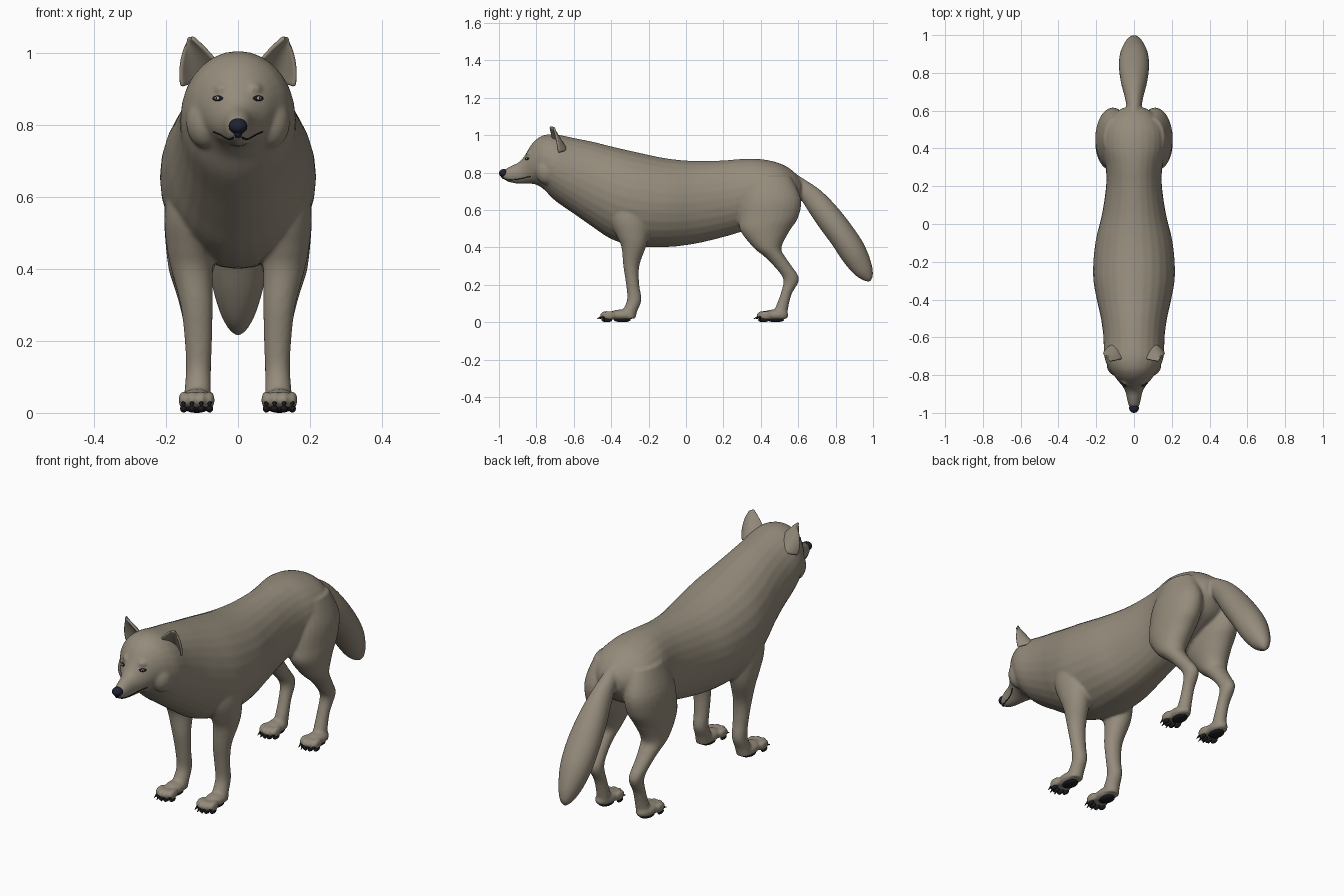
import bpy
import bmesh
import math
from mathutils import Matrix, Vector

default_cube = bpy.data.objects.get("Cube")
if default_cube:
    bpy.data.objects.remove(default_cube, do_unlink=True)

SIDES = (-1, 1)


def make_material(name, colour):
    material = bpy.data.materials.new(name)
    material.use_nodes = True
    material.diffuse_color = (*colour, 1)
    shader = material.node_tree.nodes["Principled BSDF"]
    shader.inputs["Base Color"].default_value = (*colour, 1)
    shader.inputs["Roughness"].default_value = 0.8
    return material


fur = make_material("grey brown fur", (0.30, 0.26, 0.20))
black = make_material("near black", (0.012, 0.012, 0.016))
nose_colour = make_material("dark blue nose", (0.014, 0.016, 0.032))
eye_colour = make_material("pale eye", (0.42, 0.37, 0.28))


def make_object(name, bm, material):
    bmesh.ops.recalc_face_normals(bm, faces=bm.faces[:])
    for face in bm.faces:
        face.smooth = True
    mesh = bpy.data.meshes.new(name)
    bm.to_mesh(mesh)
    bm.free()
    mesh.materials.append(material)
    obj = bpy.data.objects.new(name, mesh)
    bpy.context.collection.objects.link(obj)
    return obj


def spline(rows, steps=4):
    """Catmull-Rom interpolation through rows of numbers."""
    rows = [Vector(row) for row in rows]
    result = []
    for i in range(len(rows) - 1):
        a, b = rows[max(i - 1, 0)], rows[i]
        c, d = rows[i + 1], rows[min(i + 2, len(rows) - 1)]
        for step in range(steps):
            t = step / steps
            result.append(b + (c - a) * t / 2 + (a * 2 - b * 5 + c * 4 - d) * t * t / 2
                          + (b * 3 - a - c * 3 + d) * t ** 3 / 2)
    return result + [rows[-1]]


def loft(bm, rows, side=1, count=28):
    """Rows in hundredths: one edge (y, z), opposite edge (y, z), centre x, half width."""
    rings = []
    for y1, z1, y2, z2, x, width in spline(rows):
        ring = []
        for k in range(count):
            angle = math.tau * k / count
            c, s = math.cos(angle), math.sin(angle)
            point = (side * (x + width * s), (y1 + y2 + (y1 - y2) * c) / 2,
                     (z1 + z2 + (z1 - z2) * c) / 2)
            ring.append(bm.verts.new(Vector(point) / 100))
        rings.append(ring)
    for a, b in zip(rings, rings[1:]):
        for k in range(count):
            n = (k + 1) % count
            bm.faces.new((a[k], a[n], b[n], b[k]))
    bm.faces.new(rings[0])
    bm.faces.new(rings[-1])


def ball(bm, centre, radii, turn=0):
    matrix = (Matrix.Translation(centre) @ Matrix.Rotation(turn, 4, "Z")
              @ Matrix.Diagonal((*radii, 1)))
    bmesh.ops.create_uvsphere(bm, u_segments=20, v_segments=12, radius=1, matrix=matrix)


# Torso, neck and head: y, top, bottom, half width
torso = [
    (-98.5, 80, 77.5, 1.2), (-96, 82.2, 75.5, 2.8), (-93, 83.8, 74.5, 3.6),
    (-89, 85.8, 74, 4.5), (-86, 89.5, 74, 6), (-83, 94.5, 74, 8.5),
    (-80, 97.8, 73.5, 10.8), (-76, 100, 71, 13.5), (-70, 100.5, 65, 15.8),
    (-60, 98.5, 58, 16.2), (-50, 96.5, 51, 17.5), (-40, 94, 44.5, 19.7),
    (-27, 91, 40.5, 21.7), (-10, 87.5, 40.2, 20.5), (5, 86.2, 42, 17),
    (20, 86.5, 45.5, 14.8), (30, 87.3, 48.5, 15), (40, 87.2, 52, 17),
    (50, 85, 56, 16.5), (57, 81, 60, 12), (61.5, 76, 66, 6)]

# Legs: z, front y, back y, centre x, half width
front_leg = [
    (68, -42, -20, 11, 8), (55, -41, -19, 12, 8.5), (46, -37, -20, 13, 6.8),
    (40, -34.5, -21.5, 12.8, 5.8), (30, -33.5, -25, 11.5, 4.5),
    (20, -32, -25, 11, 3.8), (12, -31.5, -23.8, 11, 3.5),
    (6, -34, -26, 11.2, 3.7), (2, -35, -27, 11.5, 3.8)]
hind_leg = [
    (78, 35, 56, 10, 6), (66, 30, 61.5, 11, 9), (56, 28.5, 60, 11.5, 9),
    (49, 29, 55.5, 12, 8.3), (40, 36, 51, 13, 6.3), (35, 42, 53, 12.8, 5),
    (30, 47, 56.5, 12.3, 4), (23, 52, 60.5, 11.4, 3.4),
    (15, 50.5, 56.5, 11, 3), (7, 47.5, 54.5, 11, 3.2), (2, 46, 54, 11.5, 3.6)]

# Tail: upper edge (y, z), lower edge (y, z), half width
tail = [
    (56, 81, 55, 71, 3), (64, 76, 61, 66, 4), (72, 70.5, 65, 60, 5.2),
    (80, 62.5, 71, 51, 7), (88, 52.5, 78, 41.5, 8), (95, 42, 84, 32.5, 7.5),
    (99, 32, 90, 25.5, 5.2), (100, 25.5, 95, 22.3, 2.8), (99, 22.5, 98, 21.5, 1)]

bm = bmesh.new()
loft(bm, [(y, top, y, bottom, 0, w) for y, top, bottom, w in torso])
loft(bm, [(a, b, c, d, 0, w) for a, b, c, d, w in tail])
claws, pads = bmesh.new(), bmesh.new()
toe_spots = [(-0.036, 0.014), (-0.013, 0), (0.013, 0), (0.036, 0.014)]

for side in SIDES:
    for leg, toe_y, heel_y in ((front_leg, -0.425, -0.345), (hind_leg, 0.412, 0.475)):
        loft(bm, [(f, z, b, z, x, w) for z, f, b, x, w in leg], side)
        # Paw, toes, claws and dark soles
        x = side * 0.115
        ball(bm, (x, heel_y, 0.038), (0.044, 0.074, 0.03))
        ball(pads, (x, heel_y + 0.005, 0.012), (0.032, 0.045, 0.012))
        for dx, dy in toe_spots:
            ball(bm, (x + dx, toe_y + dy, 0.036), (0.0145, 0.036, 0.025))
            ball(pads, (x + dx, toe_y + dy - 0.005, 0.012), (0.01, 0.022, 0.011))
            aim = Matrix.Rotation(math.radians(112), 4, "X")
            place = Matrix.Translation((x + dx, toe_y + dy - 0.036, 0.024))
            bmesh.ops.create_cone(claws, segments=10, radius1=0.008, radius2=0.001,
                                  depth=0.034, cap_ends=True, matrix=place @ aim)
    # Brow and cheek swellings
    ball(bm, (side * 0.042, -0.83, 0.9), (0.026, 0.025, 0.018))
    ball(bm, (side * 0.09, -0.745, 0.81), (0.055, 0.06, 0.075))

body = make_object("body", bm, fur)
make_object("claws", claws, black)
make_object("paw_pads", pads, black)

# Blend the overlapping forms into a single skin
remesh = body.modifiers.new("blend", "REMESH")
remesh.mode = "VOXEL"
remesh.voxel_size = 0.007
remesh.use_smooth_shade = True
soften = body.modifiers.new("soften", "SMOOTH")
soften.factor = 0.5
soften.iterations = 6
graph = bpy.context.evaluated_depsgraph_get()
skin = bpy.data.meshes.new_from_object(body.evaluated_get(graph))
body.modifiers.clear()
body.data = skin
skin.materials.clear()
skin.materials.append(fur)
for polygon in skin.polygons:
    polygon.material_index = 0
    polygon.use_smooth = True
bpy.context.view_layer.update()


def on_skin(point, lift=0.0):
    found, place, normal, index = body.closest_point_on_mesh(Vector(point))
    return place + normal * lift if found else Vector(point)


# Cupped ears, open to the front
for side, label in zip(SIDES, ("right", "left")):
    bm = bmesh.new()
    columns, levels = 12, 10
    grid = []
    for j in range(levels + 1):
        v = j / levels
        half = 0.054 * (1 - v ** 1.8) + 0.004
        row = []
        for i in range(columns + 1):
            u = 2 * i / columns - 1
            x = 0.1 + 0.033 * v + half * u
            y = -0.695 - 0.022 * v + 0.055 * (1 - v) * (1 - u * u) + 0.012 * u
            z = 0.925 + 0.12 * v - 0.02 * u * (1 - v)
            row.append(bm.verts.new((side * x, y, z)))
        grid.append(row)
    for a, b in zip(grid, grid[1:]):
        for i in range(columns):
            bm.faces.new((a[i], a[i + 1], b[i + 1], b[i]))
    ear = make_object(label + "_ear", bm, fur)
    shell = ear.modifiers.new("thickness", "SOLIDIFY")
    shell.thickness = 0.012
    shell.offset = 0
    rounding = ear.modifiers.new("rounding", "SUBSURF")
    rounding.levels = rounding.render_levels = 1

    # Eye with dark rim, pale iris and pupil
    eye = on_skin((side * 0.056, -0.85, 0.874))
    outward = Vector((side * 0.55, -0.83, 0.05))
    for name, size, lift, material in (
            ("eye_rim", (0.017, 0.007, 0.008), 0, black),
            ("iris", (0.009, 0.006, 0.0055), 0.003, eye_colour),
            ("pupil", (0.004, 0.004, 0.004), 0.006, black)):
        bm = bmesh.new()
        ball(bm, eye + outward * lift, size, side * math.radians(34))
        make_object(label + "_" + name, bm, material)

# Nose
bm = bmesh.new()
ball(bm, (0, -0.974, 0.797), (0.026, 0.026, 0.022))
ball(bm, (0, -0.972, 0.778), (0.012, 0.016, 0.014))
make_object("nose", bm, nose_colour)

# Mouth line following the muzzle
curve = bpy.data.curves.new("mouth", "CURVE")
curve.dimensions = "3D"
curve.bevel_depth = 0.0025
curve.bevel_resolution = 2
curve.materials.append(black)
for side in SIDES:
    line = curve.splines.new("POLY")
    line.points.add(14)
    for i, point in enumerate(line.points):
        t = i / 14
        spot = on_skin((side * (0.012 + 0.06 * t), -0.972 + 0.14 * t,
                        0.764 - 0.008 * math.sin(math.pi * t) + 0.014 * t * t))
        point.co = (*spot, 1)
mouth = bpy.data.objects.new("mouth_line", curve)
bpy.context.collection.objects.link(mouth)
